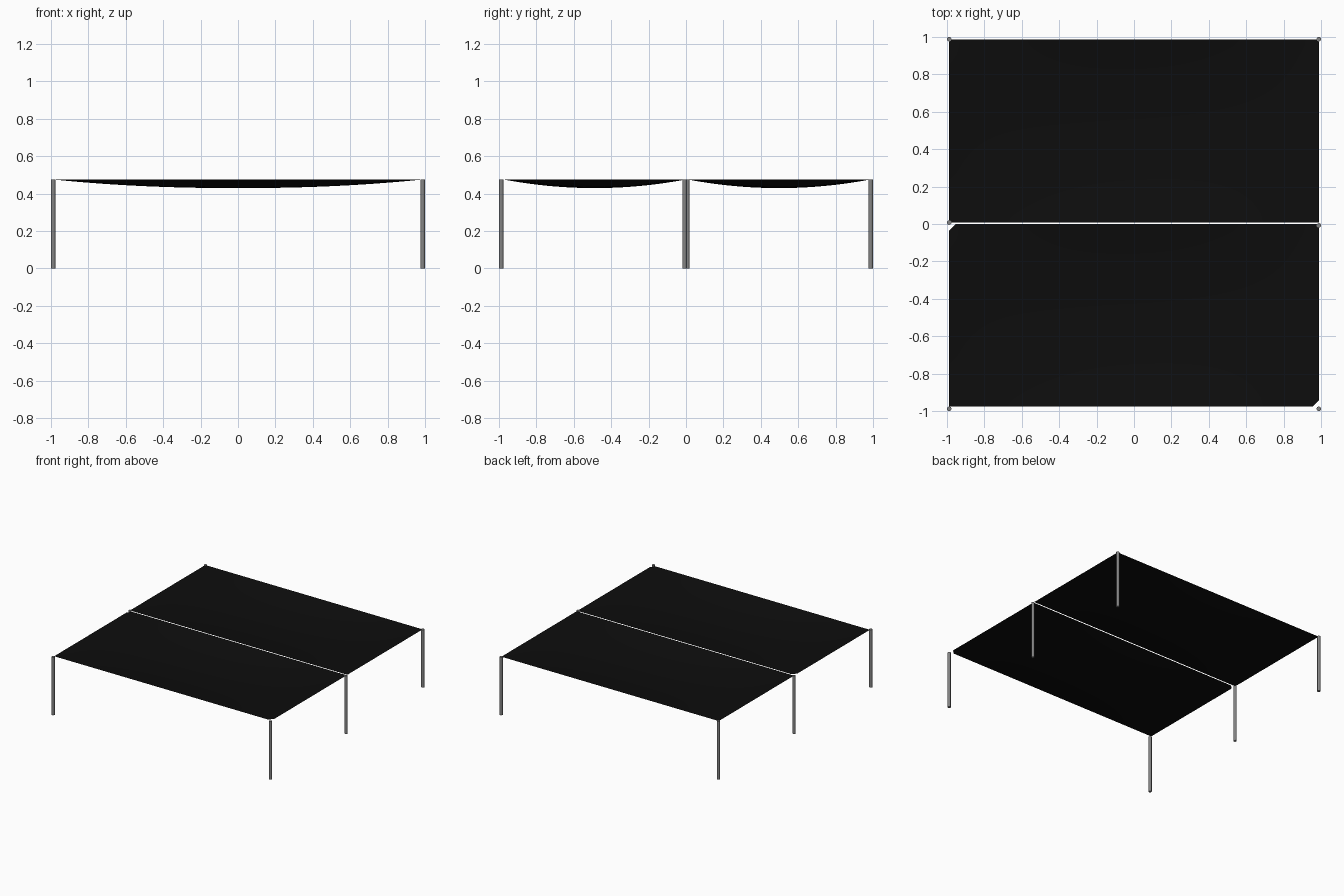
import bpy, bmesh
from mathutils import Vector

if "Cube" in bpy.data.objects:
    bpy.data.objects.remove(bpy.data.objects["Cube"])

HEIGHT = 0.476   # pole height
SAG = 0.046      # depth of the sagging cloth


def material(name, rgb):
    m = bpy.data.materials.new(name)
    m.diffuse_color = (*rgb, 1.0)
    m.use_nodes = True
    m.node_tree.nodes["Principled BSDF"].inputs["Base Color"].default_value = m.diffuse_color
    return m


metal = material("grey metal", (0.23, 0.23, 0.23))
black = material("black cloth", (0.004, 0.004, 0.004))


def finish(name, bm, mat):
    me = bpy.data.meshes.new(name)
    bm.to_mesh(me)
    bm.free()
    me.materials.append(mat)
    ob = bpy.data.objects.new(name, me)
    bpy.context.collection.objects.link(ob)
    bpy.context.view_layer.objects.active = ob
    ob.select_set(True)
    bpy.ops.object.shade_smooth_by_angle(angle=0.6)
    ob.select_set(False)
    return ob


def pole(name, x, y):
    bm = bmesh.new()
    bmesh.ops.create_cone(bm, cap_ends=True, segments=16, radius1=0.012,
                          radius2=0.012, depth=HEIGHT)
    bmesh.ops.translate(bm, verts=bm.verts, vec=(x, y, HEIGHT / 2))
    finish(name, bm, metal)


def cloth(name, y0, y1, cut_corners):
    hx, hy, cy = 0.988, (y1 - y0) / 2, (y0 + y1) / 2
    bm = bmesh.new()
    bmesh.ops.create_grid(bm, x_segments=48, y_segments=28, size=1)
    # sag is zero on the straight edges and greatest in the middle
    for v in bm.verts:
        u, w = v.co.x, v.co.y
        z = HEIGHT - 0.001 - SAG * (1 - abs(u) ** 2.2) * (1 - w * w)
        v.co = (u * hx, cy + w * hy, z)
    # two opposite corners are trimmed diagonally
    if cut_corners:
        for s in (-1, 1):
            n = Vector((s, -s, 0)).normalized()
            p = Vector((s * (hx - 0.033), cy - s * hy, 0))
            bmesh.ops.bisect_plane(bm, geom=bm.verts[:] + bm.edges[:] + bm.faces[:],
                                   plane_co=p, plane_no=n, clear_outer=True)
    finish(name, bm, black)


# six upright poles, the middle pair slightly staggered
for side, s in (("left", -1), ("right", 1)):
    pole(f"front_{side}_pole", s * 0.988, -0.988)
    pole(f"middle_{side}_pole", s * 0.988, -s * 0.0075)
    pole(f"back_{side}_pole", s * 0.988, 0.988)

# two sagging cloth panels with a narrow gap between
cloth("back_cloth", 0.009, 0.986, False)
cloth("front_cloth", -0.976, -0.001, True)
